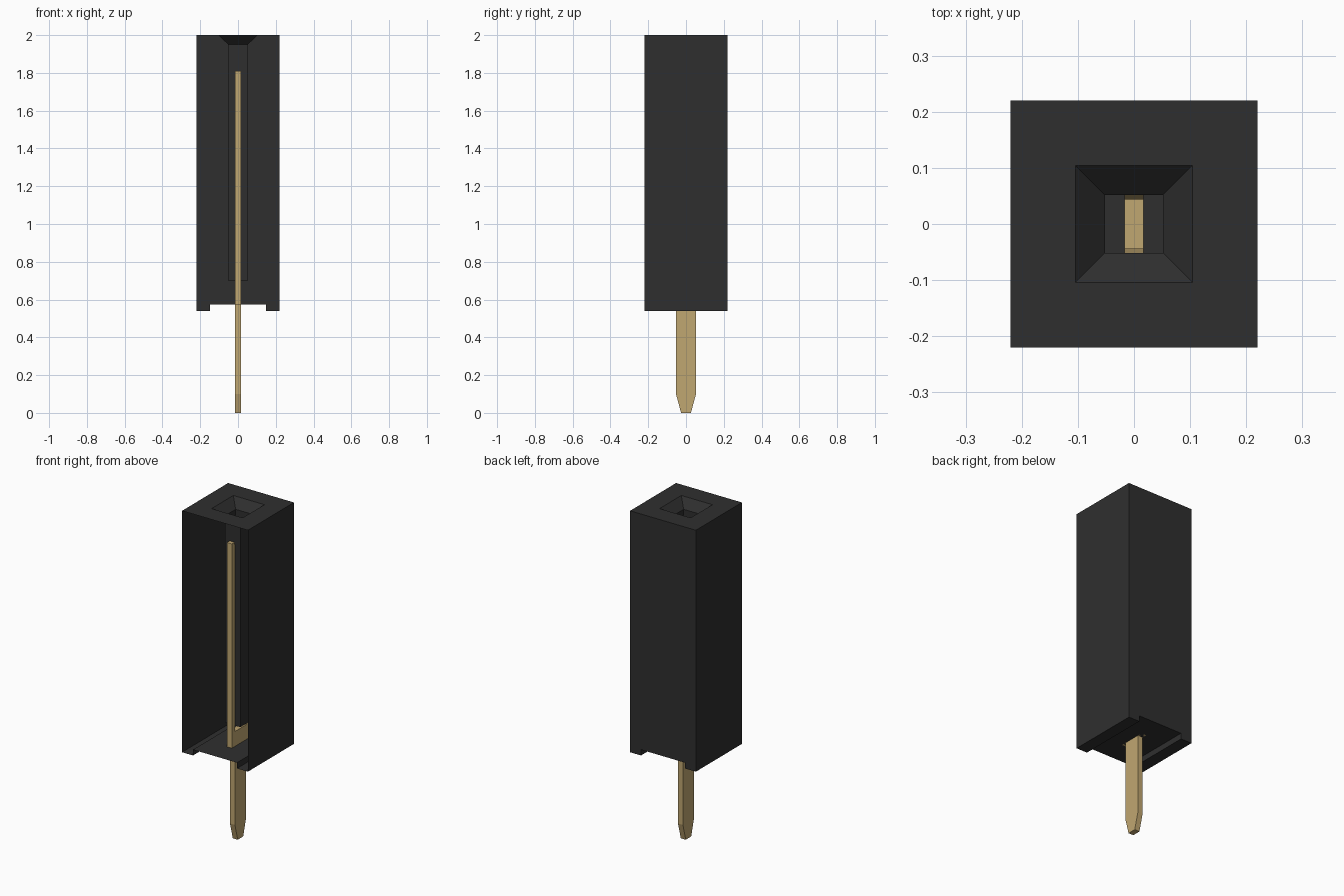
import bpy
import bmesh

cube = bpy.data.objects.get("Cube")
if cube:
    bpy.data.objects.remove(cube, do_unlink=True)


def material(name, rgb):
    m = bpy.data.materials.new(name)
    m.use_nodes = True
    m.diffuse_color = (*rgb, 1)
    bsdf = next(n for n in m.node_tree.nodes if n.type == 'BSDF_PRINCIPLED')
    bsdf.inputs["Base Color"].default_value = (*rgb, 1)
    return m


def finish(bm, name, mat):
    mesh = bpy.data.meshes.new(name)
    bm.to_mesh(mesh)
    bm.free()
    mesh.materials.append(mat)
    obj = bpy.data.objects.new(name, mesh)
    bpy.context.collection.objects.link(obj)
    return obj


def ring(bm, half, z):
    return [bm.verts.new((sx * half, sy * half, z))
            for sx, sy in ((-1, -1), (1, -1), (1, 1), (-1, 1))]


def bridge(bm, a, b):
    n = len(a)
    return [bm.faces.new((a[i], a[(i + 1) % n], b[(i + 1) % n], b[i]))
            for i in range(n)]


black = material("black plastic", (0.028, 0.028, 0.028))
gold = material("gold metal", (0.53, 0.385, 0.165))

# Housing: thin shell, open at the front, with a channel along the underside
H, TOP, FOOT, FLOOR, NOTCH = 0.22, 2.0, 0.54, 0.575, 0.147
bm = bmesh.new()
profile = [(-H, TOP), (-H, FOOT), (-NOTCH, FOOT), (-NOTCH, FLOOR),
           (NOTCH, FLOOR), (NOTCH, FOOT), (H, FOOT), (H, TOP)]
front = [bm.verts.new((x, -H, z)) for x, z in profile]
back = [bm.verts.new((x, H, z)) for x, z in profile]
for i in range(len(profile) - 1):
    bm.faces.new((front[i], back[i], back[i + 1], front[i + 1]))
bm.faces.new(back[::-1])

# Top frame, funnel and open-ended socket tube
rim = [front[0], front[-1], back[-1], back[0]]
rings = [rim, ring(bm, 0.104, TOP), ring(bm, 0.052, 1.95), ring(bm, 0.052, 0.70)]
for a, b in zip(rings, rings[1:]):
    bridge(bm, a, b)
finish(bm, "housing", black)

# Contact: forked flat blade with a tapered tail
half = [(0.026, 0), (0.053, 0.10), (0.053, 0.575), (0.082, 0.575), (0.082, 1.81),
        (0.056, 1.81), (0.044, 1.70), (0.053, 1.58), (0.053, 0.665)]
outline = half + [(-y, z) for y, z in reversed(half)]
T = 0.0165
bm = bmesh.new()
face = bm.faces.new([bm.verts.new((-T, y, z)) for y, z in outline])
out = bmesh.ops.extrude_face_region(bm, geom=[face])
bmesh.ops.translate(bm, vec=(2 * T, 0, 0),
                    verts=[v for v in out["geom"] if isinstance(v, bmesh.types.BMVert)])
bmesh.ops.recalc_face_normals(bm, faces=bm.faces)
finish(bm, "contact_pin", gold)
